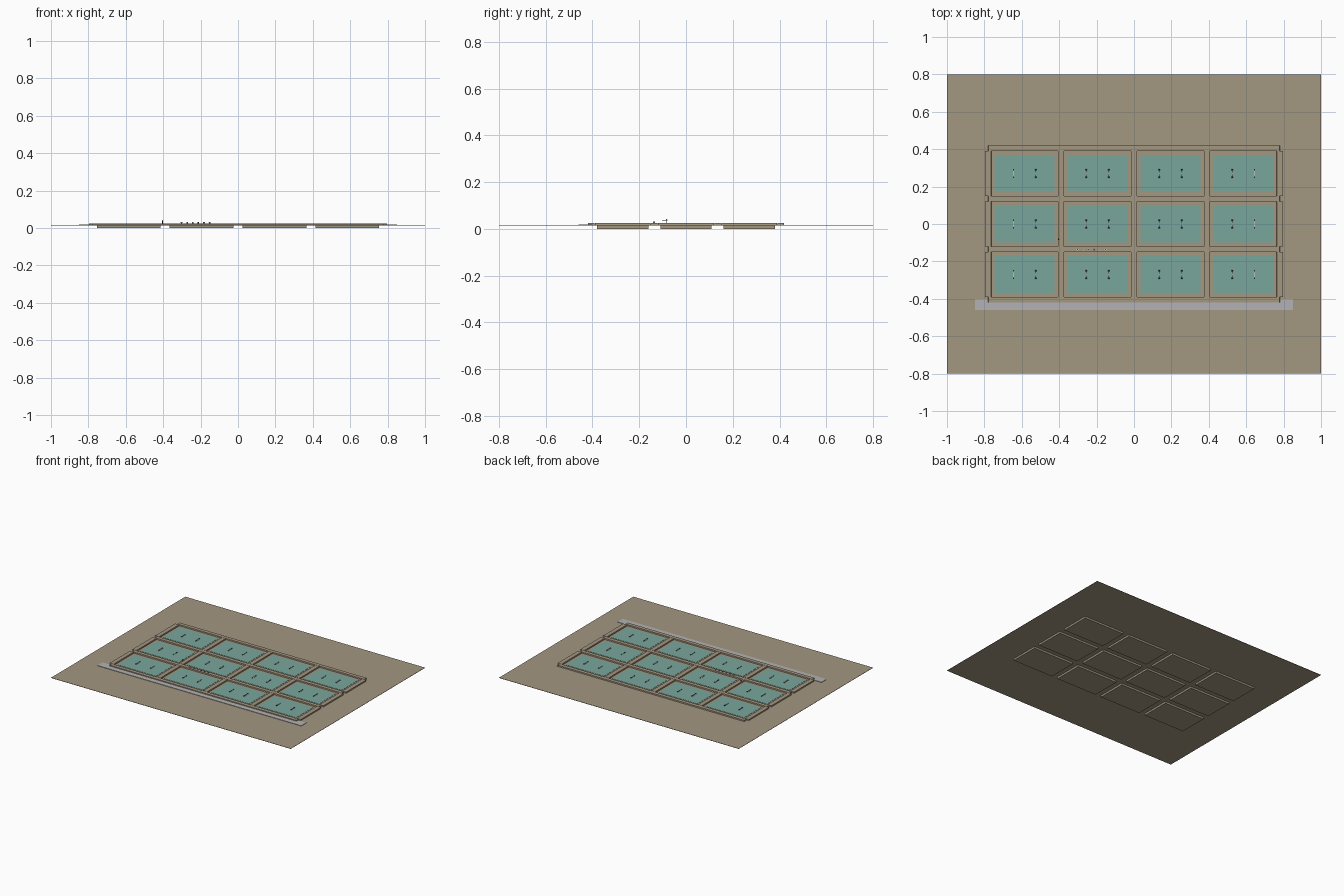
import bpy, bmesh, math
from mathutils import Matrix, Vector

if "Cube" in bpy.data.objects:
    bpy.data.objects.remove(bpy.data.objects["Cube"])


def material(name, rgb):
    m = bpy.data.materials.new(name)
    m.diffuse_color = (*rgb, 1)
    m.use_nodes = True
    m.node_tree.nodes["Principled BSDF"].inputs["Base Color"].default_value = m.diffuse_color
    return m


EARTH = material("earth", (0.37, 0.31, 0.22))
WATER = material("water", (0.19, 0.38, 0.33))
ROAD = material("concrete", (0.45, 0.45, 0.46))
DARK = material("dark", (0.07, 0.07, 0.07))
PALE = material("pale", (0.75, 0.73, 0.68))


def finish(bm, name, mat):
    mesh = bpy.data.meshes.new(name)
    bm.to_mesh(mesh)
    bm.free()
    mesh.materials.append(mat)
    ob = bpy.data.objects.new(name, mesh)
    bpy.context.collection.objects.link(ob)
    return ob


def add_box(bm, x, y, z0, z1, sx, sy, taper=0.0):
    """Box from z0 to z1; taper pulls the top edges inward."""
    m = Matrix.Translation((x, y, (z0 + z1) / 2)) @ Matrix.Diagonal((sx, sy, z1 - z0, 1))
    vs = bmesh.ops.create_cube(bm, size=1, matrix=m)["verts"]
    for v in vs:
        if v.co.z > (z0 + z1) / 2:
            v.co.x -= math.copysign(taper, v.co.x - x)
            v.co.y -= math.copysign(taper, v.co.y - y)


def add_rod(bm, loc, r, length, axis="Z", sides=8, r2=None):
    rot = {"X": Matrix.Rotation(math.pi / 2, 4, "Y"),
           "Y": Matrix.Rotation(math.pi / 2, 4, "X"), "Z": Matrix()}[axis]
    bmesh.ops.create_cone(bm, cap_ends=True, segments=sides, radius1=r,
                          radius2=r if r2 is None else r2, depth=length,
                          matrix=Matrix.Translation(loc) @ rot)


G = 0.016          # ground level
TOP = 0.025        # dike crest
PX, PY = 0.39, 0.27
COLS = [(i - 1.5) * PX for i in range(4)]
ROWS = [(j - 1) * PY for j in range(3)]

# Ground sheet
bm = bmesh.new()
add_box(bm, 0, 0, G - 0.002, G, 2.0, 1.6)
finish(bm, "ground", EARTH)

# Sunken basins and water surfaces
basins, water = bmesh.new(), bmesh.new()
for x in COLS:
    for y in ROWS:
        add_box(basins, x, y, 0, G - 0.001, 0.34, 0.22)
        add_box(water, x, y, G - 0.001, G + 0.0015, 0.32, 0.20)
finish(basins, "pond_basins", EARTH)
finish(water, "pond_water", WATER)

# Dikes: long runs along x, shorter segments between them along y
bm = bmesh.new()
for j in range(4):
    add_box(bm, 0, (j - 1.5) * PY, G, TOP, 4 * PX, 0.030, 0.001)
for i in range(5):
    for y in ROWS:
        add_box(bm, (i - 2) * PX, y, G, TOP, 0.034, PY - 0.03, 0.001)
finish(bm, "dikes", EARTH)

# Service road along the front
bm = bmesh.new()
add_box(bm, 0, -0.43, G - 0.001, G + 0.003, 1.70, 0.06)
finish(bm, "service_road", ROAD)

# Paddlewheel aerators, two per pond
floats, wheels = bmesh.new(), bmesh.new()
for x in COLS:
    for y in ROWS:
        for dx in (-0.06, 0.06):
            cx = x + dx
            add_box(floats, cx, y, 0.0175, 0.0195, 0.004, 0.034)
            add_box(floats, cx, y, 0.0195, 0.0225, 0.004, 0.006)
            add_rod(wheels, (cx, y, 0.0205), 0.0006, 0.046, "Y", 6)
            for s in (-1, 1):
                add_rod(wheels, (cx, y + s * 0.020, 0.0205), 0.003, 0.008, "Y", 8)
finish(floats, "aerator_floats", PALE)
finish(wheels, "aerator_wheels", DARK)

# Row of baskets standing on the dike
tubs, fill = bmesh.new(), bmesh.new()
for i in range(6):
    bx = -0.302 + i * 0.030
    add_rod(tubs if i != 3 else fill, (bx, -0.137, TOP + 0.003), 0.004, 0.006, "Z", 10, 0.005)
    add_rod(fill, (bx, -0.137, TOP + 0.0063), 0.0035, 0.0008, "Z", 10)
finish(tubs, "feed_baskets", PALE)
finish(fill, "basket_contents", DARK)

# Worker on the dike with a carrying pole
bm = bmesh.new()
wx, wy = -0.403, -0.082
for s in (-1, 1):
    add_rod(bm, (wx + s * 0.0015, wy, TOP + 0.003), 0.0011, 0.008, "Z", 6)
add_box(bm, wx, wy, TOP + 0.006, TOP + 0.013, 0.006, 0.0035)
add_rod(bm, (wx, wy, TOP + 0.0145), 0.0018, 0.003, "Z", 8)
add_rod(bm, (wx + 0.002, wy - 0.009, TOP + 0.0115), 0.0006, 0.022, "Y", 6)
add_rod(bm, (wx, wy, TOP + 0.0165), 0.004, 0.002, "Z", 10, 0.0003)
finish(bm, "worker", DARK)
